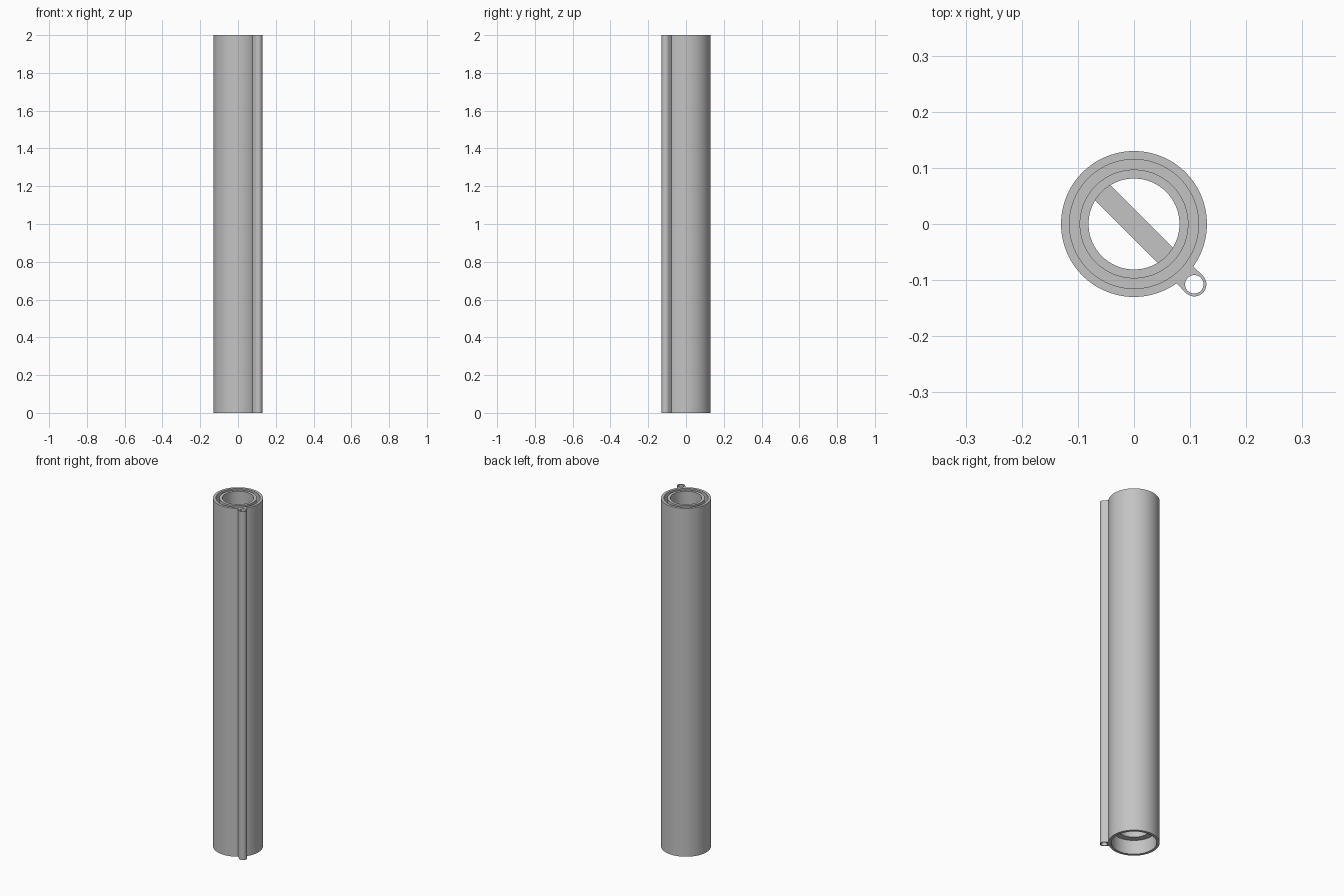
import bpy, bmesh, math

if "Cube" in bpy.data.objects:
    bpy.data.objects.remove(bpy.data.objects["Cube"])

H = 2.0
SEG = 96
grey = bpy.data.materials.new("grey")
grey.diffuse_color = (0.55, 0.55, 0.55, 1)
grey.use_nodes = True
grey.node_tree.nodes["Principled BSDF"].inputs["Base Color"].default_value = grey.diffuse_color


def finish(bm, name):
    bmesh.ops.recalc_face_normals(bm, faces=bm.faces)
    me = bpy.data.meshes.new(name)
    bm.to_mesh(me)
    bm.free()
    me.materials.append(grey)
    ob = bpy.data.objects.new(name, me)
    bpy.context.collection.objects.link(ob)
    bpy.ops.object.select_all(action='DESELECT')
    bpy.context.view_layer.objects.active = ob
    ob.select_set(True)
    bpy.ops.object.shade_smooth_by_angle(angle=math.radians(30))
    return ob


def bridge(bm, loops):
    """Join closed rings of points into a closed skin."""
    rings = [[bm.verts.new(p) for p in loop] for loop in loops]
    for i, a in enumerate(rings):
        b = rings[(i + 1) % len(rings)]
        n = len(a)
        for j in range(n):
            k = (j + 1) % n
            bm.faces.new((a[j], a[k], b[k], b[j]))


def circle(r, z):
    return [(r * math.cos(t), r * math.sin(t), z)
            for t in (2 * math.pi * i / SEG for i in range(SEG))]


# Double-walled tube: outer wall, deep ring gap, inner wall, bottom socket
profile = [(0.13, 0), (0.13, H), (0.115, H), (0.115, 0.10), (0.097, 0.10),
           (0.097, H), (0.081, H), (0.081, 0.08), (0.115, 0.08), (0.115, 0)]
bm = bmesh.new()
bridge(bm, [circle(r, z) for r, z in profile])
finish(bm, "double_wall_tube")

# Small side tube with a web running into the outer wall, at front right
R, HOLE, DIST, N = 0.0215, 0.0165, 0.152, 48
outer, inner = [], []
for i in range(N):
    a = 2 * math.pi * i / N
    c, s = math.cos(a), math.sin(a)
    v = R * s
    u = DIST + R * c if c >= -1e-6 else math.sqrt(0.1285 ** 2 - v * v)
    outer.append((u, v))
    inner.append((DIST + HOLE * c, HOLE * s))
q = math.sqrt(0.5)


def place(points, z):
    return [((u + v) * q, (v - u) * q, z) for u, v in points]


bm = bmesh.new()
bridge(bm, [place(outer, 0), place(outer, H), place(inner, H), place(inner, 0)])
finish(bm, "side_tube")

# Flat bar across the inner bore
bm = bmesh.new()
bmesh.ops.create_cube(bm, size=1)
for v in bm.verts:
    x, y, z = v.co
    u, w = x * 0.166, y * 0.038
    v.co = ((u + w) * q, (w - u) * q, 0.09 + z * 0.019)
finish(bm, "cross_bar")
